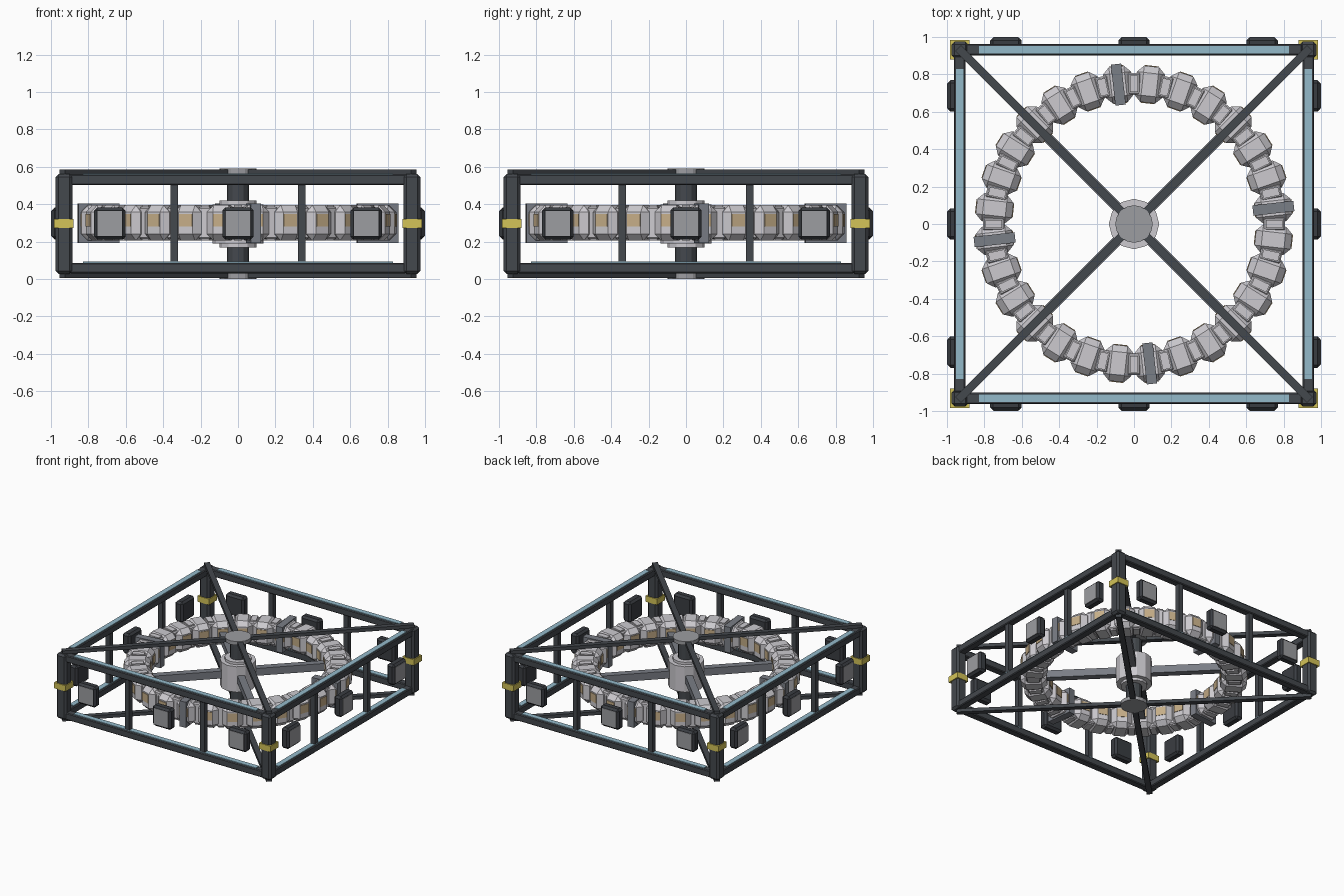
import bpy, bmesh, math
from mathutils import Matrix

if "Cube" in bpy.data.objects:
    bpy.data.objects.remove(bpy.data.objects["Cube"])

MID = 0.295                      # mid height, the model mirrors about it
QUARTERS = [k * math.pi / 2 for k in range(4)]


def material(name, rgb):
    m = bpy.data.materials.new(name)
    m.diffuse_color = [((c / 255 + 0.055) / 1.055) ** 2.4 for c in rgb] + [1]
    m.use_nodes = True
    m.node_tree.nodes["Principled BSDF"].inputs["Base Color"].default_value = m.diffuse_color
    return m


DARK = material("dark_frame", (68, 72, 77))
PANEL = material("dark_pad", (58, 61, 66))
LIGHT = material("light_grey", (204, 202, 207))
STEEL = material("steel_grey", (122, 126, 134))
PLATE = material("plate_grey", (156, 157, 161))
BLUE = material("pale_blue", (148, 186, 202))
YELLOW = material("yellow_band", (212, 196, 88))
TAN = material("tan_window", (198, 174, 136))


class Part:
    """One object collecting repeated boxes and drums."""

    def __init__(self, name, mat):
        self.name, self.mat, self.bm = name, mat, bmesh.new()

    def add(self, tmp, mtx):
        tmp.transform(mtx)
        me = bpy.data.meshes.new("tmp")
        tmp.to_mesh(me)
        tmp.free()
        self.bm.from_mesh(me)
        bpy.data.meshes.remove(me)

    def box(self, size, loc, rot=0.0, bevel=0.0):
        # placed at loc, then turned about the central axis
        tmp = bmesh.new()
        bmesh.ops.create_cube(tmp, size=1)
        bmesh.ops.scale(tmp, vec=size, verts=tmp.verts)
        if bevel:
            bmesh.ops.bevel(tmp, geom=tmp.edges[:], offset=bevel, segments=1,
                            profile=0.5, affect='EDGES')
        self.add(tmp, Matrix.Rotation(rot, 4, 'Z') @ Matrix.Translation(loc))

    def drum(self, radius, z0, z1, sides):
        tmp = bmesh.new()
        bmesh.ops.create_cone(tmp, cap_ends=True, segments=sides, radius1=radius,
                              radius2=radius, depth=z1 - z0)
        self.add(tmp, Matrix.Translation((0, 0, (z0 + z1) / 2)))

    def done(self):
        me = bpy.data.meshes.new(self.name)
        self.bm.to_mesh(me)
        self.bm.free()
        me.materials.append(self.mat)
        bpy.context.collection.objects.link(bpy.data.objects.new(self.name, me))


# Outer frame: posts, rails, uprights and cross braces
posts, bands = Part("corner_posts", DARK), Part("post_bands", YELLOW)
rails, strips = Part("frame_rails", DARK), Part("rail_strips", BLUE)
uprights, braces = Part("frame_uprights", DARK), Part("diagonal_braces", DARK)
for a in QUARTERS:
    posts.box((0.09, 0.09, 0.535), (0.93, 0.93, MID), a, 0.016)
    bands.box((0.104, 0.104, 0.048), (0.931, 0.931, MID + 0.003), a)
    for s in (-1, 1):
        rails.box((1.80, 0.06, 0.056), (0, -0.932, MID + s * 0.236), a, 0.006)
        strips.box((1.66, 0.042, 0.008), (0, -0.932, MID + s * 0.236 + 0.030), a)
        uprights.box((0.04, 0.04, 0.43), (s * 0.342, -0.932, MID), a)
        braces.box((1.27, 0.042, 0.028), (0.695, 0, MID + s * 0.276),
                   a + math.pi / 4)
for p in (posts, bands, rails, strips, uprights, braces):
    p.done()

# Docking pads on all four sides
pads, faces = Part("side_pads", PANEL), Part("pad_faces", PLATE)
for a in QUARTERS:
    for x in (-0.685, 0, 0.685):
        pads.box((0.168, 0.07, 0.17), (x, -0.962, 0.297), a, 0.016)
        faces.box((0.132, 0.006, 0.134), (x, -0.997, 0.297), a)
pads.done()
faces.done()

# Segmented ring: chamfered modules, joints, windows and clamps
modules, joints = Part("ring_modules", LIGHT), Part("ring_joints", LIGHT)
windows, clamps = Part("ring_windows", TAN), Part("ring_clamps", STEEL)
COUNT, R = 28, 0.75
for i in range(COUNT):
    a = (i + 0.5) * math.tau / COUNT
    modules.box((0.195, 0.152, 0.19), (R, 0, MID + 0.005), a, 0.036)
    joints.box((0.115, 0.07, 0.17), (R, 0, MID + 0.005), a + math.pi / COUNT, 0.008)
    joints.box((0.09, 0.045, 0.19), (R, 0, MID + 0.005), a + math.pi / COUNT)
    for s in (-1, 1):
        windows.box((0.008, 0.075, 0.068), (R + s * 0.0975, 0, 0.315), a)
    if i % 7 == 0:
        clamps.box((0.22, 0.056, 0.21), (R, 0, 0.299), a)
for p in (modules, joints, windows, clamps):
    p.done()

# Central hub with spokes to the ring
column, hub = Part("hub_column", DARK), Part("hub_drum", LIGHT)
caps, spokes = Part("hub_caps", PLATE), Part("ring_spokes", STEEL)
column.drum(0.06, 0.02, 0.57, 12)
hub.drum(0.135, 0.19, 0.40, 12)
hub.drum(0.10, 0.17, 0.42, 12)
caps.drum(0.10, 0.0, 0.03, 16)
caps.drum(0.10, 0.56, 0.59, 16)
for a in QUARTERS:
    spokes.box((0.58, 0.055, 0.06), (0.39, 0, MID), a + math.pi / 4)
for p in (column, hub, caps, spokes):
    p.done()
